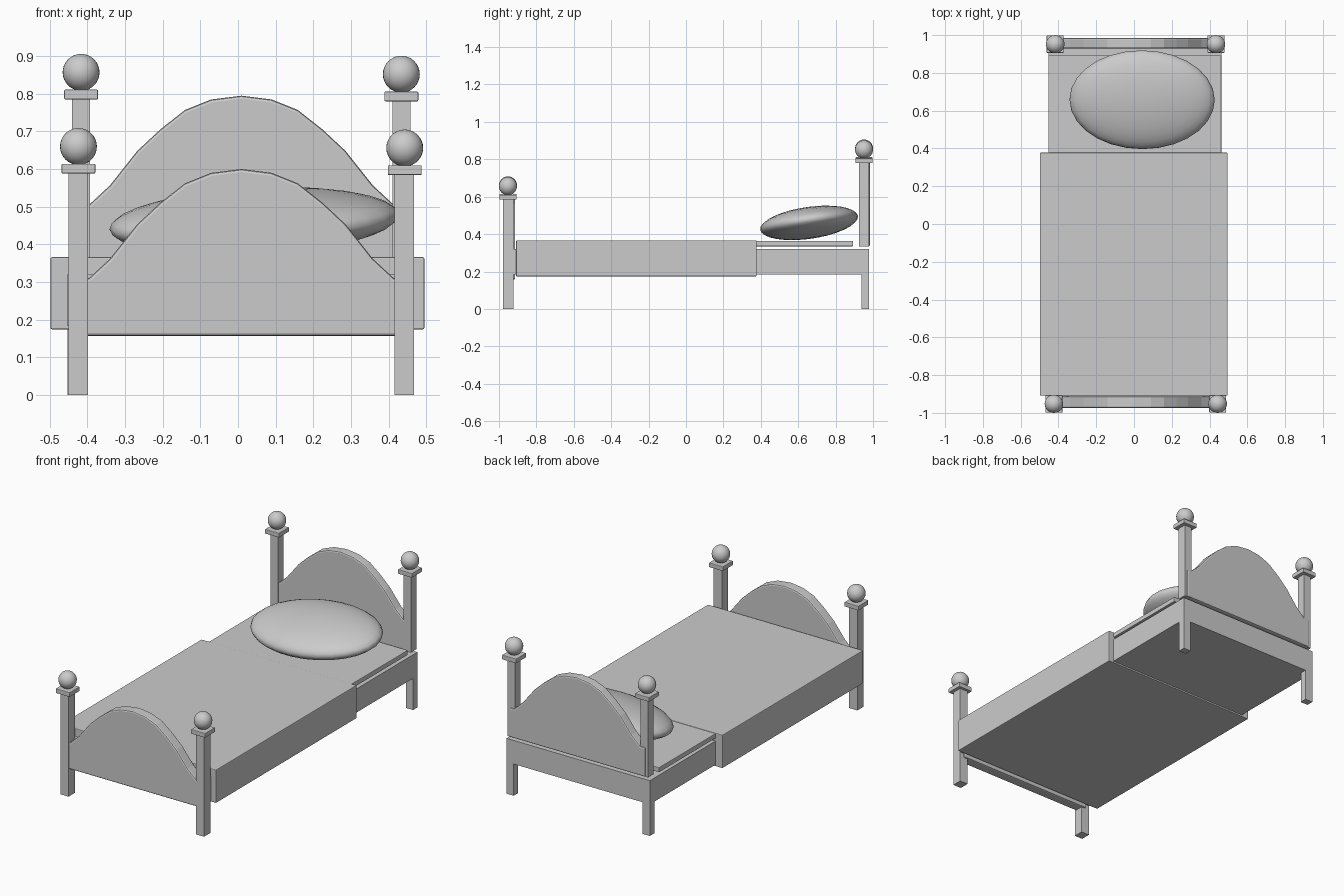
import bpy, bmesh, math

cube = bpy.data.objects.get("Cube")
if cube:
    bpy.data.objects.remove(cube, do_unlink=True)

grey = bpy.data.materials.new("soft grey")
grey.use_nodes = True
colour = (0.6, 0.6, 0.6, 1)
grey.diffuse_color = colour
grey.node_tree.nodes["Principled BSDF"].inputs["Base Color"].default_value = colour


def finish(name, bm, bevel=0, smooth=False):
    bmesh.ops.recalc_face_normals(bm, faces=bm.faces)
    mesh = bpy.data.meshes.new(name)
    bm.to_mesh(mesh)
    bm.free()
    obj = bpy.data.objects.new(name, mesh)
    bpy.context.collection.objects.link(obj)
    mesh.materials.append(grey)
    if bevel:
        mod = obj.modifiers.new("soft edge", 'BEVEL')
        mod.width = bevel
        mod.segments = 2
        mod.limit_method = 'ANGLE'
        mod.angle_limit = math.radians(50)
    if smooth:
        for p in mesh.polygons:
            p.use_smooth = True
    return obj


def box(name, x, y, z, bevel=0):
    """Box from its low and high limits on each axis."""
    bm = bmesh.new()
    bmesh.ops.create_cube(bm, size=1)
    for v in bm.verts:
        v.co = [lim[0] if c < 0 else lim[1] for c, lim in zip(v.co, (x, y, z))]
    return finish(name, bm, bevel)


def ellipsoid(name, centre, radii, tilt=(0, 0, 0)):
    bm = bmesh.new()
    bmesh.ops.create_uvsphere(bm, u_segments=28, v_segments=16, radius=1)
    bmesh.ops.scale(bm, vec=radii, verts=bm.verts)
    obj = finish(name, bm, smooth=True)
    obj.location = centre
    obj.rotation_euler = [math.radians(a) for a in tilt]


# Half of the bell-shaped crest: distance from the middle, drop from the peak
CREST = [(0, 0), (0.08, 0.010), (0.15, 0.038), (0.216, 0.09),
         (0.277, 0.147), (0.349, 0.238), (0.405, 0.29)]


def arched_board(name, mid, peak, base, y0, y1):
    top = [(mid - x, peak - d) for x, d in reversed(CREST)]
    top += [(mid + x, peak - d) for x, d in CREST[1:]]
    outline = [(top[0][0] - 0.03, base)]
    outline += [(top[0][0] - 0.03, top[0][1])] + top
    outline += [(top[-1][0] + 0.03, top[-1][1]), (top[-1][0] + 0.03, base)]
    bm = bmesh.new()
    face = bm.faces.new([bm.verts.new((x, y0, z)) for x, z in outline])
    new = bmesh.ops.extrude_face_region(bm, geom=[face])["geom"]
    moved = [v for v in new if isinstance(v, bmesh.types.BMVert)]
    bmesh.ops.translate(bm, vec=(0, y1 - y0, 0), verts=moved)
    return finish(name, bm, bevel=0.008)


def post_top(name, x, y, z):
    """Square cap with a ball finial; z is the underside of the cap."""
    box(name + "_cap", (x - 0.045, x + 0.045), (y - 0.046, y + 0.046),
        (z, z + 0.026), 0.003)
    ellipsoid(name + "_ball", (x, y, z + 0.072), (0.049, 0.048, 0.049))


# Foot end: full-height posts and arched board
for side, x, z in (("right", -0.424, 0.588), ("left", 0.443, 0.584)):
    name = "foot_post_" + side
    box(name, (x - 0.027, x + 0.025), (-0.979, -0.922), (0, z))
    post_top(name, x, -0.952, z)
arched_board("footboard", 0.009, 0.6, 0.157, -0.974, -0.913)

# Head end: upper posts above a small gap, short legs below
for side, x, z in (("right", -0.417, 0.785), ("left", 0.434, 0.78)):
    name = "head_post_" + side
    box(name, (x - 0.024, x + 0.024), (0.926, 0.978), (0.335, z))
    post_top(name, x, 0.952, z)
    box("head_leg_" + side, (x - 0.036, x + 0.012) if x < 0 else (x - 0.016, x + 0.03),
        (0.937, 0.978), (0, 0.19))
arched_board("headboard", 0.009, 0.795, 0.335, 0.93, 0.984)

# Bed base, mattress and covers
box("bed_base", (-0.453, 0.464), (-0.93, 0.978), (0.183, 0.32))
box("mattress", (-0.453, 0.462), (-0.908, 0.893), (0.335, 0.363), 0.003)
box("blanket", (-0.498, 0.495), (-0.908, 0.378), (0.174, 0.366), 0.004)

# Pillow, propped towards the headboard
ellipsoid("pillow", (0.043, 0.658, 0.46), (0.385, 0.264, 0.083), (8, -3, 0))
